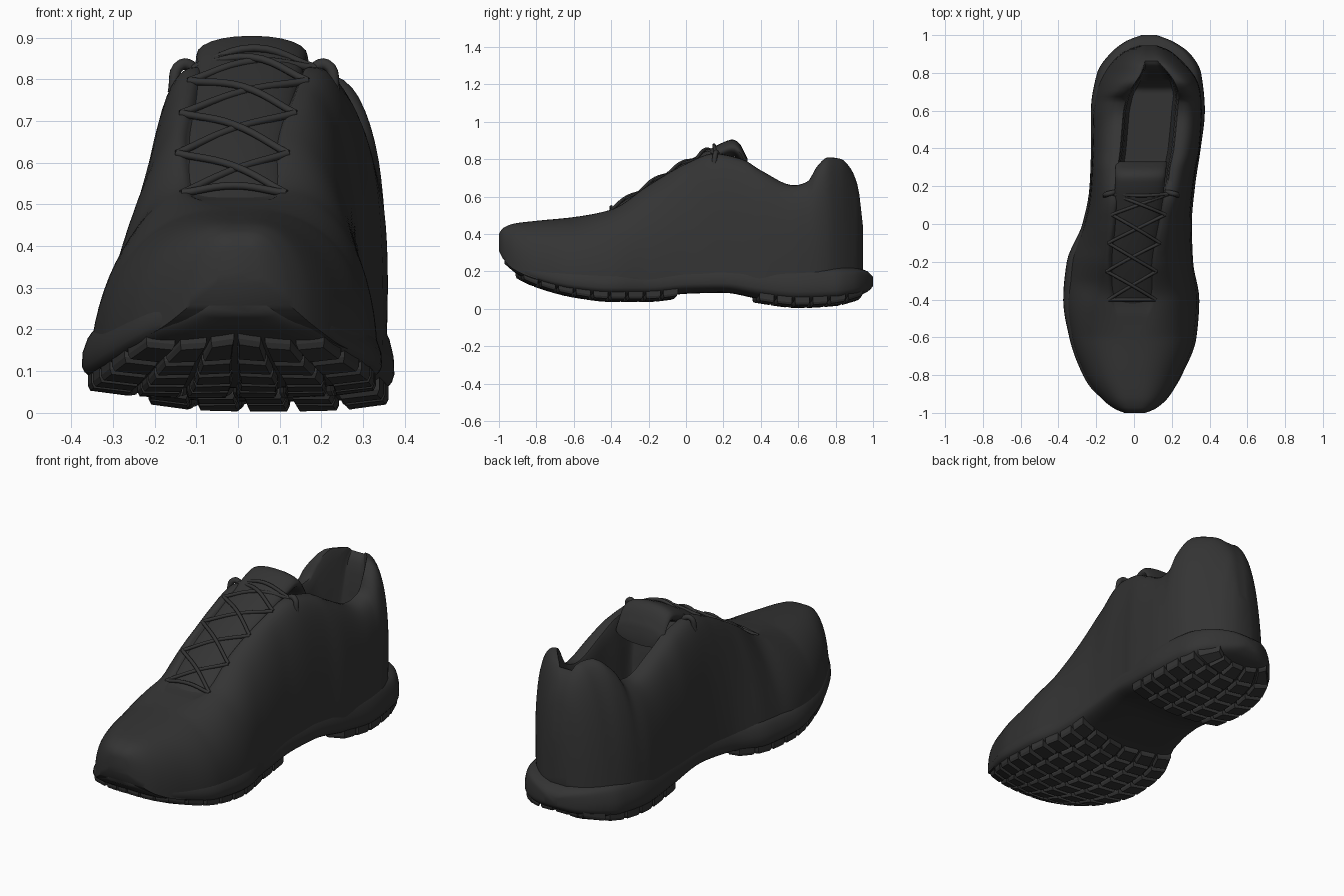
import bpy, bmesh, math
from mathutils import Vector

cube = bpy.data.objects.get("Cube")
if cube:
    bpy.data.objects.remove(cube, do_unlink=True)

charcoal = bpy.data.materials.new("charcoal")
charcoal.use_nodes = True
shade = (0.034, 0.034, 0.034, 1)
charcoal.diffuse_color = shade
charcoal.node_tree.nodes["Principled BSDF"].inputs["Base Color"].default_value = shade


def smooth_curve(points):
    """Return a function that passes through the points without overshoot."""
    xs, vs = zip(*points)
    slopes = [(vs[i + 1] - vs[i]) / (xs[i + 1] - xs[i]) for i in range(len(xs) - 1)]
    tangents = [slopes[0]]
    for a, b in zip(slopes, slopes[1:]):
        tangents.append(2 * a * b / (a + b) if a * b > 0 else 0)
    tangents.append(slopes[-1])

    def evaluate(x):
        x = min(max(x, xs[0]), xs[-1])
        i = 0
        while i < len(xs) - 2 and x > xs[i + 1]:
            i += 1
        span = xs[i + 1] - xs[i]
        t = (x - xs[i]) / span
        blend = t * t * (3 - 2 * t)
        return (vs[i] + (vs[i + 1] - vs[i]) * blend
                + span * t * (1 - t) * (tangents[i] * (1 - t) - tangents[i + 1] * t))
    return evaluate


def columns(table):
    """Split a station table into one smooth curve per column after y."""
    return [smooth_curve([(row[0], row[k]) for row in table]) for k in range(1, len(table[0]))]


def finish(name, bm, smooth=True):
    bmesh.ops.recalc_face_normals(bm, faces=bm.faces)
    mesh = bpy.data.meshes.new(name)
    bm.to_mesh(mesh)
    bm.free()
    obj = bpy.data.objects.new(name, mesh)
    bpy.context.collection.objects.link(obj)
    mesh.materials.append(charcoal)
    if smooth:
        bpy.ops.object.select_all(action="DESELECT")
        obj.select_set(True)
        bpy.context.view_layer.objects.active = obj
        bpy.ops.object.shade_smooth_by_angle(angle=math.radians(50))


def loft(name, start, end, count, section):
    """Skin closed cross-sections along y, with stations packed at both ends."""
    bm = bmesh.new()
    rings = []
    for i in range(count + 1):
        t = i / count
        t = 0.5 * t + 0.5 * (0.5 - 0.5 * math.cos(math.pi * t))
        y = start + (end - start) * t
        rings.append([bm.verts.new((x, y, z)) for x, z in section(y)])
    for a, b in zip(rings, rings[1:]):
        for j in range(len(a)):
            k = (j + 1) % len(a)
            bm.faces.new((a[j], a[k], b[k], b[j]))
    bm.faces.new(rings[0])
    bm.faces.new(rings[-1])
    finish(name, bm)


def power(value, n):
    return math.copysign(abs(value) ** (2 / n), value)


# Upper stations: y, right edge, left edge, base height, top height
upper_right, upper_left, upper_base, upper_top = columns([
    (-1.0, -.05, .06, .31, .40), (-.98, -.10, .11, .27, .43), (-.92, -.175, .18, .21, .455),
    (-.8, -.26, .25, .16, .47), (-.6, -.33, .32, .13, .49), (-.4, -.355, .335, .12, .53),
    (-.2, -.335, .31, .12, .66), (0, -.265, .30, .12, .775), (.15, -.235, .31, .12, .83),
    (.3, -.225, .33, .12, .80), (.4, -.222, .348, .12, .74), (.58, -.22, .355, .12, .66),
    (.65, -.21, .35, .12, .68), (.7, -.20, .343, .12, .76), (.76, -.18, .325, .12, .81),
    (.83, -.14, .28, .12, .80), (.88, -.095, .235, .13, .75), (.92, -.04, .185, .15, .65),
    (.945, .03, .12, .2, .45)])
# Wall fullness of each side: the instep slants on the right, the heel stands upright
fullness_right = smooth_curve([(-1, 2.4), (-.6, 2.2), (-.4, 1.65), (-.3, 1.4), (-.15, 1.45),
                               (0, 1.9), (.3, 2.7), (.55, 2.8), (.8, 2.2)])
fullness_left = smooth_curve([(-1, 2.4), (-.6, 2.3), (-.3, 2.0), (0, 2.1), (.2, 2.7),
                              (.55, 3.0), (.8, 2.3)])
# Half width of the throat and collar opening, its sideways lean, and how far it sinks
opening = smooth_curve([(-.6, .02), (-.4, .12), (.1, .14), (.3, .16), (.42, .185),
                        (.55, .18), (.65, .15), (.74, .11), (.82, .06), (.9, .02)])
lean = smooth_curve([(.3, 0), (.6, .02), (.78, .04), (.9, .01)])
sink = smooth_curve([(-.48, 0), (-.4, .04), (.15, .06), (.19, .12), (.25, .9), (.32, 1),
                     (.7, 1), (.76, .85), (.82, .15), (.86, 0)])
INSOLE = 0.29


def middle(y):
    return (upper_left(y) + upper_right(y)) / 2


def upper_section(y):
    c, half = middle(y), (upper_left(y) - upper_right(y)) / 2
    base, top, shift = upper_base(y), upper_top(y), lean(y)
    w = min(opening(y), half * 0.5)
    drop = sink(y) * max(top - INSOLE, 0)

    def flank(side, n):
        points = []
        for i in range(17):
            a = math.pi / 2 * i / 16
            rise = power(math.sin(a), n)
            reach = w + (half - w) * power(math.cos(a), n)
            points.append((c + shift * rise + side * reach, base + (top - base) * rise))
        # Padded lip, lining and floor
        for f, d in ((.96, .03), (.91, .15), (.87, .45), (.83, .8), (.78, 1), (.4, 1)):
            points.append((c + shift + side * w * f, top - drop * d))
        return points

    return (flank(1, fullness_left(y)) + [(c + shift, top - drop)]
            + flank(-1, fullness_right(y))[::-1])


loft("upper", -1.0, .945, 110, upper_section)

# Midsole stations: y, right edge, left edge, bottom height, top height
sole_right, sole_left, sole_bottom, sole_top = columns([
    (-.97, -.07, .07, .24, .30), (-.9, -.20, .19, .183, .27), (-.8, -.272, .255, .137, .25),
    (-.6, -.345, .333, .083, .23), (-.4, -.377, .348, .06, .23), (-.2, -.358, .315, .06, .24),
    (0, -.275, .308, .08, .25), (.2, -.237, .325, .085, .255), (.4, -.23, .355, .05, .25),
    (.6, -.23, .377, .027, .24), (.8, -.197, .357, .038, .23), (.9, -.13, .30, .063, .22),
    (.97, -.04, .20, .09, .2), (1, .04, .12, .12, .17)])


def sole_section(y):
    c, half = (sole_left(y) + sole_right(y)) / 2, (sole_left(y) - sole_right(y)) / 2
    low, high = sole_bottom(y), sole_top(y)
    ring = []
    for i in range(40):
        a = math.tau * i / 40
        rise = power(math.sin(a), 4)
        flare = 1 - .03 * max(rise + .4, 0)
        groove = 0.02 * math.exp(-((rise - .5) / .2) ** 2)
        ring.append((c + half * power(math.cos(a), 4) * (flare - groove),
                     (low + high) / 2 + rise * (high - low) / 2))
    return ring


loft("midsole", -.97, 1.0, 70, sole_section)


# Outsole tread: skewed lugs that follow the underside
def tread(name, start, end, rows, across):
    bm = bmesh.new()
    pitch = (end - start) / rows
    for r in range(rows):
        for k in range(across):
            corners = []
            for u, v in ((0.08, 0.08), (0.92, 0.08), (0.92, 0.9), (0.08, 0.9)):
                s = (k + u) / across * 2 - 1
                y = start + pitch * (r + v + 0.5 * abs(s))
                c = (sole_left(y) + sole_right(y)) / 2
                half = (sole_left(y) - sole_right(y)) / 2
                corners.append(Vector((c + s * half * 0.98, y, sole_bottom(y) + .02 * s ** 4)))
            mid = sum(corners, Vector()) / 4
            rings = []
            for shrink, z in ((1, .03), (1, -.012), (.88, -.024)):
                rings.append([bm.verts.new(mid + (p - mid) * shrink + Vector((0, 0, z)))
                              for p in corners])
            for a, b in zip(rings, rings[1:]):
                for j in range(4):
                    bm.faces.new((a[j], a[j - 1], b[j - 1], b[j]))
            bm.faces.new(rings[0])
            bm.faces.new(rings[-1])
    finish(name, bm, smooth=False)


tread("forefoot_tread", -.92, -.08, 9, 6)
tread("heel_tread", .34, .91, 6, 5)

# Padded tongue, overhanging the front of the collar opening
tongue_top = smooth_curve([(-.43, .51), (-.2, .665), (0, .785), (.12, .85), (.2, .89),
                           (.25, .905), (.28, .89), (.33, .80)])


def tongue_section(y):
    c, top = middle(y) * 0.7, tongue_top(y)
    half, deep = 0.125 + 0.03 * max(y, 0), 0.045
    angles = [math.tau * i / 24 for i in range(24)]
    return [(c + half * power(math.cos(a), 2.2), top - deep + deep * power(math.sin(a), 2))
            for a in angles]


loft("tongue", -.43, .33, 36, tongue_section)


# Laces crossing over the tongue between paired eyelets
def cord(name, points, radius=0.009):
    data = bpy.data.curves.new(name, "CURVE")
    data.dimensions = "3D"
    data.bevel_depth = radius
    data.bevel_resolution = 2
    data.resolution_u = 6
    data.use_fill_caps = True
    spline = data.splines.new("BEZIER")
    spline.bezier_points.add(len(points) - 1)
    for knot, p in zip(spline.bezier_points, points):
        knot.co = p
        knot.handle_left_type = knot.handle_right_type = "AUTO"
    obj = bpy.data.objects.new(name, data)
    bpy.context.collection.objects.link(obj)
    data.materials.append(charcoal)


def eyelet(y, side):
    return Vector((middle(y) + side * (opening(y) + .005), y, upper_top(y) - .003))


rows = [-.4, -.25, -.1, .05, .16]
cord("lace_bar_bottom", [eyelet(rows[0], -1), (middle(rows[0]), rows[0], .545), eyelet(rows[0], 1)])
for number, (y0, y1) in enumerate(zip(rows, rows[1:])):
    y = (y0 + y1) / 2
    for side in (-1, 1):
        centre = Vector((middle(y), y, max(tongue_top(y), upper_top(y)) + .006 + .005 * side))
        cord(f"lace_cross_{number}_{'left' if side > 0 else 'right'}",
             [eyelet(y0, side), centre, eyelet(y1, -side)])
cord("lace_bar_top", [eyelet(.16, -1), (middle(.16), .15, .875), eyelet(.16, 1)])

# Webbing loops at the top eyelets
for side in (-1, 1):
    p = eyelet(rows[-1], side)
    cord(f"eyelet_loop_{'left' if side > 0 else 'right'}",
         [p + Vector((side * .045, -.01, -.06)), p + Vector((side * .025, 0, .008)),
          p + Vector((-side * .02, .01, -.01))], 0.014)
